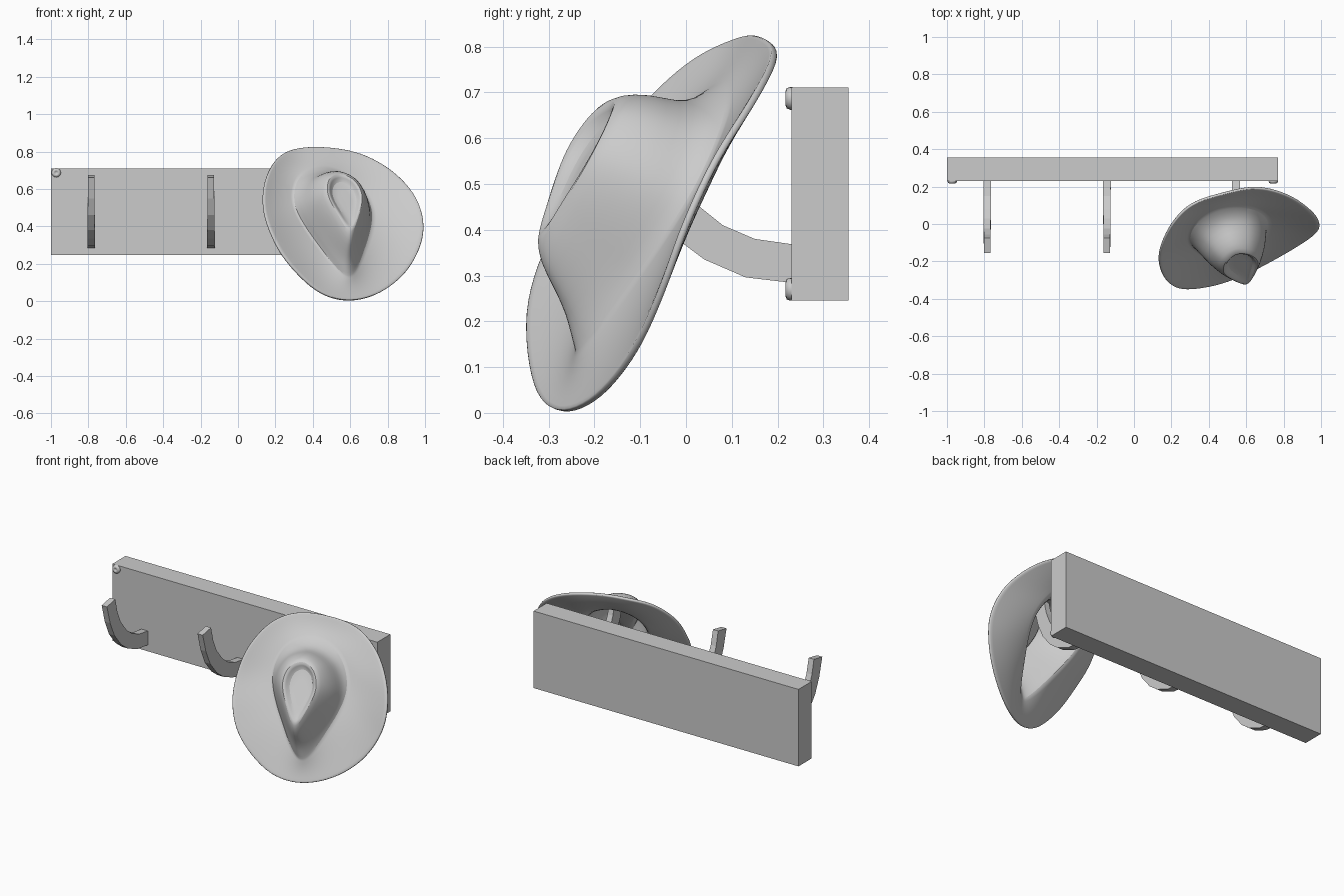
import bpy, bmesh, math
from mathutils import Vector as V

if "Cube" in bpy.data.objects:
    bpy.data.objects.remove(bpy.data.objects["Cube"])


def make(name, verts, faces, smooth=None):
    me = bpy.data.meshes.new(name)
    me.from_pydata([tuple(v) for v in verts], [], faces)
    ob = bpy.data.objects.new(name, me)
    bpy.context.collection.objects.link(ob)
    bm = bmesh.new()
    bm.from_mesh(me)
    if smooth is None:
        bmesh.ops.recalc_face_normals(bm, faces=bm.faces)
    bm.to_mesh(me)
    bm.free()
    if smooth:
        bpy.ops.object.select_all(action='DESELECT')
        bpy.context.view_layer.objects.active = ob
        ob.select_set(True)
        bpy.ops.object.shade_smooth_by_angle(angle=math.radians(smooth))
    return ob


def spline(pts, n):
    """Closed Catmull-Rom curve through pts, sampled n times."""
    out, m = [], len(pts)
    for k in range(n):
        s = k * m / n
        i, t = int(s), s - int(s)
        a, b, c, d = (V(pts[(i + j) % m]) for j in (-1, 0, 1, 2))
        out.append(0.5 * (2 * b + (c - a) * t + (2 * a - 5 * b + 4 * c - d) * t * t
                          + (3 * b - a - 3 * c + d) * t ** 3))
    return out


def loft(rings):
    n = len(rings[0])
    verts = [p for r in rings for p in r]
    faces = [(r * n + i, r * n + (i + 1) % n, (r + 1) * n + (i + 1) % n, (r + 1) * n + i)
             for r in range(len(rings) - 1) for i in range(n)]
    return verts, faces


# Backboard
bpy.ops.mesh.primitive_cube_add(size=1, location=(-0.115, 0.2925, 0.478))
board = bpy.context.object
board.name = "backboard"
board.scale = (1.77, 0.125, 0.465)

# Hooks: paired lower/upper side profile (y, z), slightly tapered to the tip
low = [(0.24, 0.283), (0.13, 0.296), (0.04, 0.335), (-0.02, 0.38), (-0.085, 0.46),
       (-0.125, 0.55), (-0.155, 0.66)]
up = [(0.24, 0.367), (0.15, 0.38), (0.08, 0.41), (0.03, 0.45), (-0.025, 0.52),
      (-0.055, 0.59), (-0.075, 0.675)]
for idx, x in enumerate((-0.785, -0.145, 0.545)):
    rings = []
    for i, (a, b) in enumerate(zip(low, up)):
        h = 0.021 - 0.0006 * i
        rings.append([V((x - h, *a)), V((x + h, *a)), V((x + h, *b)), V((x - h, *b))])
    v, f = loft(rings)
    f += [(0, 1, 2, 3), tuple(range(len(v) - 4, len(v)))]
    make("hook_%d" % (idx + 1), v, f)

# Screw heads: domed with a dimple, on opposite corners
prof = [(0.025, 0.233), (0.025, 0.227), (0.022, 0.220), (0.015, 0.217),
        (0.010, 0.217), (0.007, 0.222)]
for idx, (x, z) in enumerate(((-0.972, 0.687), (0.745, 0.270))):
    rings = [[V((x + r * math.cos(a), y, z + r * math.sin(a)))
              for a in (k * math.tau / 16 for k in range(16))] for r, y in prof]
    v, f = loft(rings)
    f.append(tuple(range(len(v) - 16, len(v))))
    make("screw_%d" % (idx + 1), v, f).data.shade_smooth()

# Hat: wavy brim edge, from the top going counter-clockwise seen from the front
N = 48
R = V((0.957, 0.285, -0.055))
NORM = V((0.278, -0.832, 0.48)).normalized()
rim = spline([(0.47, 0.155, 0.825), (0.31, 0.10, 0.817), (0.21, 0.0, 0.765),
              (0.15, -0.12, 0.65), (0.138, -0.215, 0.51), (0.175, -0.305, 0.375),
              (0.26, -0.352, 0.22), (0.42, -0.335, 0.06), (0.58, -0.28, 0.005),
              (0.74, -0.20, 0.037), (0.88, -0.12, 0.137), (0.965, -0.06, 0.27),
              (0.993, -0.01, 0.41), (0.95, 0.06, 0.56), (0.83, 0.145, 0.695),
              (0.66, 0.19, 0.79)], N)
TEAR = [(0, 1), (-0.72, 0.78), (-1, 0.25), (-0.63, -0.42),
        (0, -1), (0.63, -0.42), (1, 0.25), (0.72, 0.78)]


def tear(top, bottom, w, arch=0.0):
    """Teardrop ring between two points; arch lifts its sides outward."""
    t, b = V(top), V(bottom)
    c, half = (t + b) / 2, (t - b) / 2
    return spline([c + R * (x * w) + half * y + NORM * (arch * abs(x)) for x, y in TEAR], N)


base = tear((0.46, 0.08, 0.72), (0.59, -0.24, 0.13), 0.215)
crown = [
    base,
    tear((0.475, 0.03, 0.685), (0.585, -0.25, 0.165), 0.195, 0.005),
    tear((0.50, -0.02, 0.68), (0.585, -0.26, 0.21), 0.178, 0.01),
    tear((0.52, -0.08, 0.697), (0.59, -0.285, 0.265), 0.152, 0.015),
    tear((0.54, -0.14, 0.695), (0.60, -0.318, 0.325), 0.115, 0.015),
    tear((0.548, -0.163, 0.68), (0.603, -0.325, 0.375), 0.095, 0.015),
    tear((0.55, -0.165, 0.66), (0.603, -0.318, 0.395), 0.08, 0.01),
    tear((0.55, -0.155, 0.643), (0.60, -0.297, 0.415), 0.068, 0.0),
    tear((0.56, -0.19, 0.59), (0.595, -0.265, 0.46), 0.036, 0.0),
]
mids = [[a.lerp(b, s) - NORM * d for a, b in zip(rim, base)]
        for s, d in ((0.03, 0.0), (0.35, 0.006), (0.7, 0.006), (0.95, 0.0))]
v, f = loft([rim] + mids + crown)
f.append(tuple(range(len(v) - N, len(v))))
hat = make("cowboy_hat", v, f, smooth=40)
sol = hat.modifiers.new("felt_thickness", 'SOLIDIFY')
sol.thickness = 0.016
sol.offset = -1
sub = hat.modifiers.new("soften", 'SUBSURF')
sub.levels = sub.render_levels = 1
